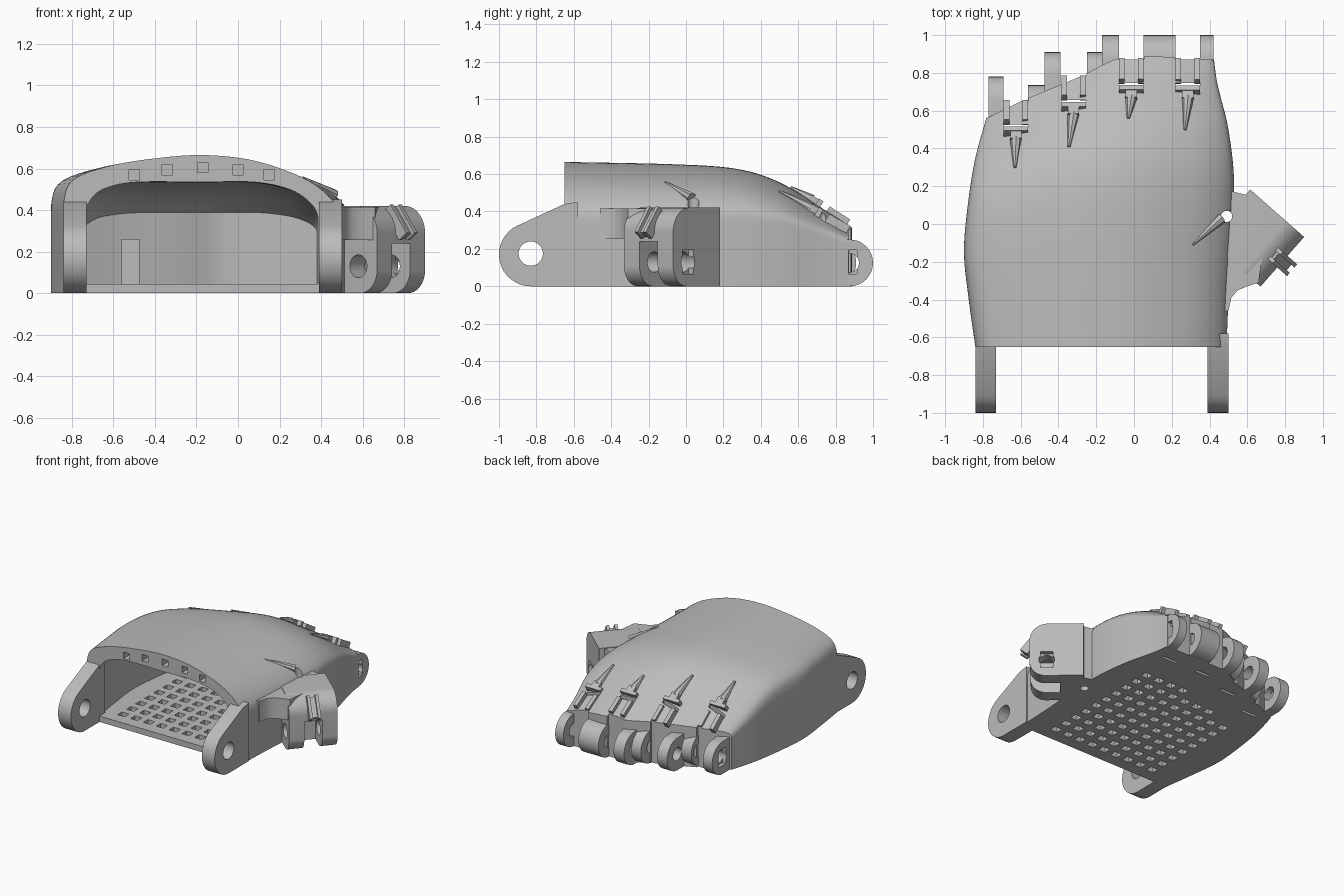
import bpy, bmesh
from math import sin, cos, pi, radians
from mathutils import Matrix, Vector
from mathutils.bvhtree import BVHTree

if "Cube" in bpy.data.objects:
    bpy.data.objects.remove(bpy.data.objects["Cube"])

grey = bpy.data.materials.new("plain_grey")
grey.use_nodes = True
grey.diffuse_color = (0.5, 0.5, 0.5, 1)
grey.node_tree.nodes["Principled BSDF"].inputs["Base Color"].default_value = (0.5, 0.5, 0.5, 1)


# ---- helpers ----
def finish(name, bm):
    bmesh.ops.recalc_face_normals(bm, faces=bm.faces)
    mesh = bpy.data.meshes.new(name)
    bm.to_mesh(mesh)
    bm.free()
    mesh.materials.append(grey)
    obj = bpy.data.objects.new(name, mesh)
    bpy.context.collection.objects.link(obj)
    return obj


def frame(origin, xdir, ydir):
    x, y = Vector(xdir).normalized(), Vector(ydir).normalized()
    m = Matrix((x, y, x.cross(y))).transposed().to_4x4()
    m.translation = Vector(origin)
    return m


def boxes(name, items):
    """items: list of (matrix, size)"""
    bm = bmesh.new()
    for m, size in items:
        bmesh.ops.create_cube(bm, size=1, matrix=m @ Matrix.Diagonal((*size, 1)))
    return finish(name, bm)


def at(x, y, z):
    return Matrix.Translation((x, y, z))


def rod(name, m, r1, depth, r2=None, sides=32):
    bm = bmesh.new()
    bmesh.ops.create_cone(bm, cap_ends=True, segments=sides, radius1=r1,
                          radius2=r1 if r2 is None else r2, depth=depth, matrix=m)
    return finish(name, bm)


def prism(name, pts, m, depth):
    bm = bmesh.new()
    face = bm.faces.new([bm.verts.new(m @ Vector((p[0], p[1], -depth / 2))) for p in pts])
    ext = bmesh.ops.extrude_face_region(bm, geom=[face])["geom"]
    step = m.to_3x3() @ Vector((0, 0, depth))
    bmesh.ops.translate(bm, vec=step, verts=[g for g in ext if isinstance(g, bmesh.types.BMVert)])
    return finish(name, bm)


def arc(cx, cy, r, a0, a1, n=16):
    return [(cx + r * cos(radians(a0 + (a1 - a0) * i / n)),
             cy + r * sin(radians(a0 + (a1 - a0) * i / n))) for i in range(n + 1)]


helpers = []


def cut(obj, *cutters):
    for c in cutters:
        mod = obj.modifiers.new("cut", "BOOLEAN")
        mod.operation, mod.solver, mod.object = "DIFFERENCE", "EXACT", c
        c.hide_render = True
        helpers.append(c)
    dg = bpy.context.evaluated_depsgraph_get()
    mesh = bpy.data.meshes.new_from_object(obj.evaluated_get(dg))
    obj.modifiers.clear()
    obj.data = mesh


def curve(pts, t):
    """Smooth value lookup through (t, value) points"""
    t = min(max(t, pts[0][0]), pts[-1][0])
    i = max(k for k in range(len(pts) - 1) if pts[k][0] <= t)

    def slope(k):
        a, b = pts[max(k - 1, 0)], pts[min(k + 1, len(pts) - 1)]
        return (b[1] - a[1]) / (b[0] - a[0])
    (t0, v0), (t1, v1) = pts[i], pts[i + 1]
    h = t1 - t0
    f = (t - t0) / h
    return (v0 * (1 + 2 * f) * (1 - f) ** 2 + v1 * f * f * (3 - 2 * f)
            + h * slope(i) * f * (1 - f) ** 2 + h * slope(i + 1) * f * f * (f - 1))


# ---- palm shell: lofted dome ----
LEFT = [(-.65, -.84), (-.4, -.875), (-.15, -.9), (.1, -.88), (.35, -.84), (.57, -.78), (.9, -.7)]
RIGHT = [(-.65, .49), (-.4, .5), (.2, .53), (.5, .5), (.75, .44), (.9, .42)]
END = [(-1, .56), (-.7, .66), (-.24, .78), (.14, .88), (1, .87)]
HEIGHT = [(0, .665), (.43, .65), (.62, .625), (.75, .56), (.88, .44), (1, .32)]
OUTER = [(-1, 0), (-1, .35), (-1, .64), (-.93, .82), (-.65, .925), (-.3, .98), (0, 1),
         (.3, .975), (.55, .91), (.78, .81), (.94, .68), (1, .55), (1, .3), (1, 0)]
INNER = [(-1, 0), (-1, .45), (-1, .7), (-.93, .86), (-.8, .95), (-.55, 1), (0, 1),
         (.45, 1), (.75, .93), (.93, .8), (1, .65), (1, .4), (1, 0)]


def loft(name, prof, s0, s1, wall, roof, floor, rows=40, cols=64):
    us = [(i, p[0]) for i, p in enumerate(prof)]
    vs = [(i, p[1]) for i, p in enumerate(prof)]
    bm = bmesh.new()
    grid = []
    for r in range(rows + 1):
        s = s0 + (s1 - s0) * r / rows
        row = []
        for c in range(cols + 1):
            t = (len(prof) - 1) * c / cols
            u = min(max(curve(us, t), -1), 1)
            v = max(curve(vs, t), 0)
            w = max(s, 0) ** 3
            v = v * (1 - w) + v ** .5 * w
            y = -.65 + s * (curve(END, u) + .65)
            lo, hi = curve(LEFT, y) + wall, curve(RIGHT, y) - wall
            x = lo + (hi - lo) * (u + 1) / 2
            z = floor + v * (curve(HEIGHT, s) - roof - floor)
            row.append((bm.verts.new((x, y, z)), bm.verts.new((x, y, floor))))
        grid.append(row)
    for r in range(rows):
        for c in range(cols):
            for k in (0, 1):
                bm.faces.new([grid[a][b][k] for a, b in
                              ((r, c), (r + 1, c), (r + 1, c + 1), (r, c + 1))])
    for row in (grid[0], grid[-1]):
        for a, b in zip(row, row[1:]):
            bm.faces.new((a[0], b[0], b[1], a[1]))
    bmesh.ops.remove_doubles(bm, verts=bm.verts, dist=1e-5)
    bmesh.ops.dissolve_degenerate(bm, edges=bm.edges, dist=1e-5)
    return finish(name, bm)


palm = loft("palm_shell", OUTER, 0, 1, 0, 0, 0)
tree = BVHTree.FromPolygons([v.co for v in palm.data.vertices],
                            [p.vertices for p in palm.data.polygons])


def surface(x, y):
    hit = tree.ray_cast(Vector((x, y, 2)), Vector((0, 0, -1)))[0]
    return hit.z if hit else .32


cavity = loft("cavity_cutter", INNER, -.06, .8, .105, .13, .045)
FINGERS = [(-.625, .65, -.63, .30), (-.32, .78, -.345, .41),
           (-.015, .87, -.03, .56), (.285, .87, .27, .50)]
slots = boxes("finger_slot_cutter", [(at(x, y + .25, .4), (.135, .5, 1)) for x, y, *_ in FINGERS])
slits = boxes("strap_slit_cutter", [(at(x, y - .135, .4), (.13, .022, 1)) for x, y, *_ in FINGERS])
vents = boxes("vent_cutter", [(at(-.61 + .11 * i, -.53 + .11 * j, 0), (.06, .055, .2))
                              for i in range(9) for j in range(10)
                              if -.53 + .11 * j < .3 + .035 * i])
ties = boxes("tie_hole_cutter", [(at(x, -.6, z), (.05, .25, .05)) for x, z in
                                 ((-.5, .57), (-.34, .595), (-.17, .605), (0, .595), (.15, .57))])
cord = rod("cord_hole_cutter", at(.49, .04, .4), .03, 1.2)
cut(palm, cavity, slots, slits, vents, ties, cord)

# ---- wrist lugs ----
SIDE = ((0, 1, 0), (0, 0, 1))
wrist = [(-.58, 0)] + arc(-.83, .17, .17, 270, 115) + [(-.65, .44), (-.58, .45)]
pivot = rod("wrist_hole_cutter", frame((0, -.83, .175), *SIDE), .065, 3)
for name, x in (("right_wrist_lug", -.785), ("left_wrist_lug", .445)):
    cut(prism(name, wrist, frame((x, 0, 0), *SIDE), .11), pivot)

# ---- knuckle lugs ----
LUGS = [(-.77, -.69, .78), (-.56, -.475, .735), (-.475, -.39, .91), (-.25, -.17, .91),
        (-.17, -.08, 1), (.05, .22, 1), (.35, .42, 1)]
pockets = boxes("nut_pocket_cutter", [(at(.42, .87, .13), (.06, .09, .13)),
                                      (at(-.77, .655, .13), (.06, .09, .13))])
for i, (x0, x1, tip) in enumerate(LUGS):
    shape = [(tip - .36, .26), (tip - .36, 0)] + arc(tip - .125, .125, .125, -90, 90)
    lug = prism(f"knuckle_lug_{i + 1}", shape, frame(((x0 + x1) / 2, 0, 0), *SIDE), x1 - x0)
    pin = rod("pin_cutter", frame(((x0 + x1) / 2, max(tip, .78) - .125, .125), *SIDE), .05, .3)
    cut(lug, pin, pockets)

# ---- strap guides behind each knuckle ----
for i, (x, y, tx, ty) in enumerate(FINGERS):
    def lay(dx, dy, lift):
        z0, z1 = surface(x, y - .16), surface(x, y - .02)
        slope = (z1 - z0) / .14
        return frame((x + dx, y + dy, z1 + slope * (dy + .02) + lift), (1, 0, 0), (0, 1, slope))
    boxes(f"strap_guide_{i + 1}", [
        (lay(-.05, -.06, .005), (.03, .13, .05)), (lay(.05, -.06, .005), (.03, .13, .05)),
        (lay(0, -.16, .01), (.13, .028, .05)), (lay(0, -.19, .005), (.06, .05, .05))])
    a = Vector((x, y - .2, surface(x, y - .2) + .005))
    b = Vector((tx, ty, surface(tx, ty) + .005))
    turn = (b - a).to_track_quat("Z", "Y").to_matrix().to_4x4()
    rod(f"cord_channel_{i + 1}", Matrix.Translation((a + b) / 2) @ turn, .032, (b - a).length, .008, 8)

# ---- thumb mount ----
UP, OUT, ACROSS = Vector((0, 0, 1)), Vector((.75, -.66, 0)).normalized(), Vector((.66, .75, 0)).normalized()
tip = Vector((.785, -.2, 0))
thumb = frame(tip, OUT, UP)
block = [(-.38, .42), (-.38, 0)] + arc(-.11, .11, .11, -90, 0) + arc(-.13, .29, .13, 0, 90)
mount = prism("thumb_mount", block, thumb, .35)
web = prism("thumb_web", [(.4, .22), (.53, .17), (.63, .145), (.7, 0), (.66, -.31), (.6, -.33),
                          (.55, -.35), (.515, -.39), (.5, -.46), (.4, -.46)], at(0, 0, .335), .16)
root = prism("thumb_root", [(.4, .22), (.53, .17), (.63, .145), (.6, 0), (.5, -.15), (.4, -.15)],
             at(0, 0, .13), .26)
gap = boxes("thumb_slot_cutter", [(thumb @ at(-.05, .07, 0), (.32, .34, .13))])
pin = rod("thumb_pin_cutter", thumb @ at(-.12, .13, 0), .055, .6)
nut = boxes("thumb_nut_cutter", [(thumb @ at(-.12, .13, -.17), (.09, .13, .06))])
for part in (mount, web, root):
    cut(part, gap, pin, nut, cavity, cord)
guide = frame(tip + Vector((-.01, .01, .335)), OUT * .6 - UP * .8, ACROSS)
boxes("thumb_strap_guide", [(guide @ at(0, side, .01), (.17, .022, .06)) for side in (-.03, .03)]
      + [(guide @ at(.0, 0, 0), (.15, .05, .04))])
a, b = Vector((.46, .03, surface(.46, .03))), Vector((.31, -.11, surface(.31, -.11)))
turn = (b - a).to_track_quat("Z", "Y").to_matrix().to_4x4()
rod("thumb_cord_channel", Matrix.Translation((a + b) / 2) @ turn, .03, (b - a).length, .006, 8)

# ---- clean up helpers and shade ----
for h in set(helpers):
    bpy.data.objects.remove(h)
bpy.ops.object.select_all(action="DESELECT")
for obj in bpy.context.collection.objects:
    if obj.type == "MESH":
        obj.select_set(True)
        bpy.context.view_layer.objects.active = obj
bpy.ops.object.shade_smooth_by_angle(angle=radians(35))
